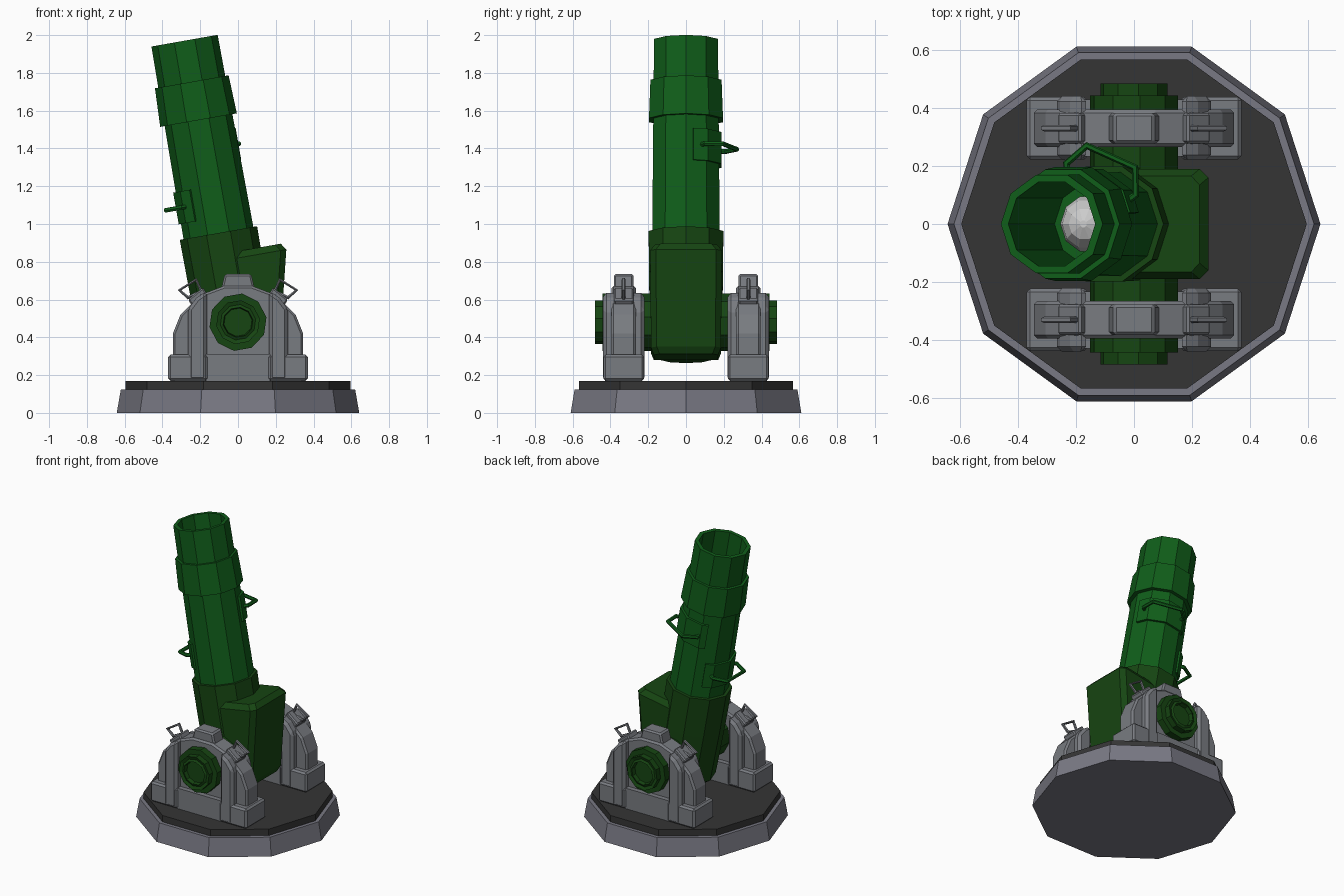
import bpy, math
from mathutils import Matrix, Vector

if "Cube" in bpy.data.objects:
    bpy.data.objects.remove(bpy.data.objects["Cube"])

def material(name, r, g, b):
    m = bpy.data.materials.new(name)
    m.diffuse_color = (r, g, b, 1)
    m.use_nodes = True
    m.node_tree.nodes["Principled BSDF"].inputs["Base Color"].default_value = m.diffuse_color
    return m

GREEN = material("barrel_green", .005, .11, .01)
DARK = material("breech_green", .008, .06, .006)
GREY = material("steel_grey", .19, .2, .22)
BASE = material("base_grey", .19, .19, .23)
PLATE = material("plate_dark", .035, .035, .035)
SHELL = material("shell_white", .75, .75, .75)

PIVOT = Matrix.Translation((0, 0, .48)) @ Matrix.Rotation(math.radians(-10), 4, 'Y')
AXIS = PIVOT @ Matrix.Translation((-.02, 0, 0))

def make(name, verts, faces, mat, matrix=Matrix(), bevel=0):
    me = bpy.data.meshes.new(name)
    me.from_pydata([matrix @ Vector(v) for v in verts], [], faces)
    me.materials.append(mat)
    ob = bpy.data.objects.new(name, me)
    bpy.context.collection.objects.link(ob)
    if bevel:
        mod = ob.modifiers.new("edge", 'BEVEL')
        mod.width, mod.segments = bevel, 1
    return ob

def loft(name, rings, mat, matrix=Matrix(), bevel=0):
    """Skin a stack of counter-clockwise rings and cap both ends."""
    n = len(rings[0])
    faces = [tuple(reversed(range(n)))]
    for k in range(len(rings) - 1):
        for i in range(n):
            j = (i + 1) % n
            faces.append((k*n + i, k*n + j, k*n + n + j, k*n + n + i))
    faces.append(tuple(range((len(rings) - 1)*n, len(rings)*n)))
    return make(name, [p for r in rings for p in r], faces, mat, matrix, bevel)

def lathe(name, profile, mat, matrix=Matrix(), n=10):
    rings = [[(r*math.cos(2*math.pi*i/n), r*math.sin(2*math.pi*i/n), z) for i in range(n)]
             for r, z in profile]
    return loft(name, rings, mat, matrix)

def prism(name, outline, y, half, mat, bevel=0):
    """Extrude an (x, z) outline, given clockwise seen from the back, along y."""
    rings = [[(x, yy, z) for x, z in outline] for yy in (y + half, y - half)]
    return loft(name, rings, mat, bevel=bevel)

def box(name, x0, x1, z0, z1, y, half, mat, bevel=0):
    return prism(name, [(x0, z0), (x1, z0), (x1, z1), (x0, z1)], y, half, mat, bevel)

def tube(name, pts, radius, mat, matrix=Matrix(), closed=False):
    cu = bpy.data.curves.new(name, 'CURVE')
    cu.dimensions, cu.bevel_depth, cu.bevel_resolution = '3D', radius, 1
    cu.use_fill_caps = True
    sp = cu.splines.new('POLY')
    sp.points.add(len(pts) - 1)
    for p, q in zip(sp.points, pts):
        p.co = (*(matrix @ Vector(q)), 1)
    sp.use_cyclic_u = closed
    sp.use_smooth = False
    cu.materials.append(mat)
    ob = bpy.data.objects.new(name, cu)
    bpy.context.collection.objects.link(ob)
    bpy.ops.object.select_all(action='DESELECT')
    ob.select_set(True)
    bpy.context.view_layer.objects.active = ob
    bpy.ops.object.convert(target='MESH')

# ten-sided base and dark deck
lathe("base", [(.642, 0), (.62, .125), (.595, .125)], BASE)
lathe("deck_plate", [(.595, .12), (.595, .17)], PLATE)

# barrel with reinforcing band and open bore
lathe("barrel", [(.188, .45), (.182, 1.09), (.206, 1.09), (.198, 1.296), (.18, 1.296),
                 (.178, 1.517), (.152, 1.517), (.152, .6)], GREEN, AXIS)
# shell waiting in the bore
lathe("shell", [(.10, .6), (.10, .78), (.085, .83), (.055, .87), (.012, .89)], SHELL, AXIS)

# breech: round collar plus tapered block at the back
lathe("breech_collar", [(.15, -.19), (.195, -.15), (.205, .2), (.208, .483), (.18, .483)], DARK, AXIS)
block = []
for u, h, s in [(.19, .17, -.2), (.215, .185, -.165), (.339, .19, .335), (.315, .165, .37)]:
    c = .03
    block.append([(0, -h, s), (u - c, -h, s), (u, c - h, s), (u, h - c, s), (u - c, h, s), (0, h, s)])
loft("breech_block", block, DARK, AXIS)

# trunnion through both brackets, with recessed ends
half = [(.075, .455), (.08, .483), (.095, .475), (.117, .483), (.117, .443), (.153, .443), (.153, .2)]
half = [(.05, .455)] + half
lathe("trunnion", [(r, -y) for r, y in half] + [(r, y) for r, y in reversed(half)],
      DARK, PIVOT @ Matrix.Rotation(math.pi/2, 4, 'X'))

# lifting handles on wrapped pads
def polar(deg, r, s):
    a = math.radians(deg)
    return (r*math.cos(a), r*math.sin(a), s)

def decagon_radius(deg, r):
    off = (deg % 36) - 18
    return r*math.cos(math.radians(18))/math.cos(math.radians(off))

for name, mid, s in (("side", 66, .93), ("rear", 180, .65)):
    lo, hi = mid - 54, mid + 54
    angles = [lo] + [a for a in range(0, 360, 36) if lo < a < hi] + [hi]
    outline = [(a, .199) for a in angles] + [(a, .175) for a in reversed(angles)]
    rings = [[polar(a, decagon_radius(a, r), z) for a, r in outline] for z in (s - .085, s + .085)]
    loft(name + "_handle_pad", rings, GREEN, AXIS)
    tube(name + "_handle", [polar(mid + d, r, s) for d, r in
                            ((-40, .17), (-38, .215), (-20, .27), (20, .27), (38, .215), (40, .17))],
         .013, GREEN, AXIS)

# two trunnion brackets
for side, y in (("front", -.33), ("back", .33)):
    left = [(-.345, .42), (-.345, .17)]
    arch = left + [(.345, .17), (.345, .42), (.305, .52), (.2, .625), (.075, .672),
                   (-.075, .672), (-.2, .625), (-.305, .52)]
    prism(side + "_bracket_arch", arch, y, .065, GREY, .012)
    box(side + "_bracket_sill", -.17, .17, .17, .312, y, .098, GREY)
    prism(side + "_bracket_cap", [(-.09, .65), (.09, .65), (.07, .735), (-.07, .735)], y, .052, GREY, .01)
    for sign, tag in ((-1, "left"), (1, "right")):
        def flip(pts):
            # mirror points across x and keep the winding
            return pts if sign > 0 else [(-a, b) for a, b in reversed(pts)]
        part = f"{side}_{tag}"
        prism(part + "_foot", flip([(.16, .17), (.37, .17), (.37, .308), (.16, .308)]), y, .108, GREY, .012)
        prism(part + "_rib", flip([(.165, .17), (.265, .17), (.265, .55), (.22, .61), (.165, .645)]),
              y, .11, GREY, .018)
        prism(part + "_lug", flip([(.16, .62), (.24, .56), (.265, .6), (.185, .665)]), y, .052, GREY, .008)
        tube(part + "_shackle", [(sign*x, y, z) for x, z in
                                 ((.195, .645), (.265, .61), (.31, .65), (.222, .705))],
             .011, GREY, closed=True)
